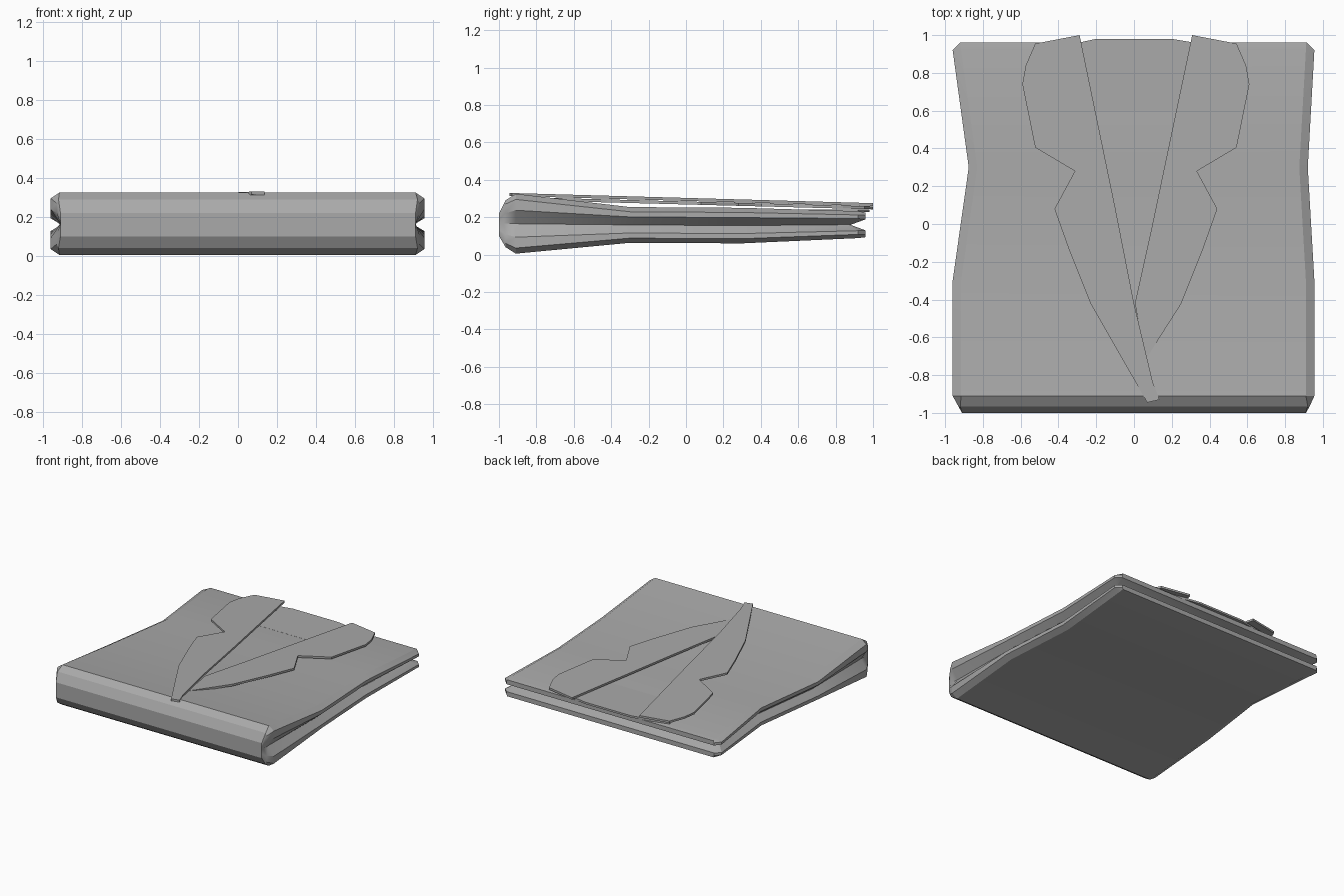
import bpy, bmesh, math

cube = bpy.data.objects.get("Cube")
if cube:
    bpy.data.objects.remove(cube, do_unlink=True)

cloth = bpy.data.materials.new("grey cloth")
cloth.use_nodes = True
GREY = (0.4, 0.4, 0.4, 1)
cloth.diffuse_color = GREY
cloth.node_tree.nodes["Principled BSDF"].inputs["Base Color"].default_value = GREY


def add_object(name, bm, smooth=False):
    bmesh.ops.recalc_face_normals(bm, faces=bm.faces)
    mesh = bpy.data.meshes.new(name)
    bm.to_mesh(mesh)
    bm.free()
    mesh.materials.append(cloth)
    obj = bpy.data.objects.new(name, mesh)
    bpy.context.collection.objects.link(obj)
    if smooth:
        bpy.ops.object.select_all(action='DESELECT')
        obj.select_set(True)
        bpy.context.view_layer.objects.active = obj
        bpy.ops.object.shade_smooth_by_angle(angle=math.radians(25))
    return obj


def side_profile(y, x, low, high, groove, lip, edge, groove_y):
    """One side of a cross-section, from the bottom face up to the top face."""
    mid, half = (low + high) / 2, (high - low) / 2
    s = math.copysign(1, x)
    return [(x - s * edge, y, low),
            (x, y, low + lip),
            (x, y, mid - half * 0.45),
            (x - s * groove, groove_y, mid),
            (x, y, mid + half * 0.45),
            (x, y, high - lip),
            (x - s * edge, y, high)]


# Folded body: y, left x, right x, bottom, top, groove depth, lip, edge, groove y
stations = [
    (-1.0, 0.91, -0.91, 0.10, 0.22, 0.0, 0.02, 0.0, -1.0),
    (-0.965, 0.93, -0.93, 0.04, 0.29, 0.02, 0.02, 0.01, -0.975),
    (-0.91, 0.955, -0.96, 0.005, 0.325, 0.05, 0.03, 0.045, -0.91),
    (-0.3, 0.955, -0.96, 0.063, 0.254, 0.05, 0.025, 0.045, -0.3),
    (0.3, 0.92, -0.875, 0.06, 0.25, 0.05, 0.025, 0.045, 0.3),
    (0.92, 0.955, -0.96, 0.088, 0.232, 0.055, 0.02, 0.045, 0.87),
    (0.96, 0.915, -0.92, 0.093, 0.225, 0.015, 0.015, 0.005, 0.88),
]
bm = bmesh.new()
rings = []
for y, left, right, low, high, groove, lip, edge, gy in stations:
    sides = [side_profile(y, x, low, high, groove, lip, edge, gy) for x in (left, right)]
    rings.append([[bm.verts.new(p) for p in side] for side in sides])
for a, b in zip(rings, rings[1:]):
    loop_a = a[0] + a[1][::-1]
    loop_b = b[0] + b[1][::-1]
    for i in range(len(loop_a)):
        j = (i + 1) % len(loop_a)
        bm.faces.new((loop_a[i], loop_a[j], loop_b[j], loop_b[i]))
# Front fold and grooved back edge
for left, right in (rings[0], rings[-1]):
    for k in range(len(left) - 1):
        bm.faces.new((left[k], left[k + 1], right[k + 1], right[k]))
add_object("folded_body", bm, smooth=True)


def plate(name, outline, height, thickness):
    """Thin cloth sheet whose top follows height(y)."""
    bm = bmesh.new()
    top = [bm.verts.new((x, y, height(y))) for x, y in outline]
    bottom = [bm.verts.new((x, y, height(y) - thickness)) for x, y in outline]
    bm.faces.new(top)
    bm.faces.new(bottom[::-1])
    for i in range(len(top)):
        j = (i + 1) % len(top)
        bm.faces.new((top[i], bottom[i], bottom[j], top[j]))
    return add_object(name, bm)


# Lapel outer edge, from the collar through the notch towards the tip
outer_edge = [(0.3, 1.0), (0.535, 0.955), (0.585, 0.84), (0.603, 0.74), (0.535, 0.405),
              (0.325, 0.28), (0.433, 0.08), (0.36, -0.125), (0.24, -0.425)]
right_outline = [(0.012 - x, y) for x, y in outer_edge] + [
    (0.07, -0.945), (0.135, -0.93), (0.1, -0.84), (0.0, -0.42), (-0.1, 0.09)]
left_outline = [(x + 0.008, y) for x, y in outer_edge] + [
    (0.06, -0.72), (0.005, -0.42), (0.085, -0.06)]
plate("right_lapel", right_outline, lambda y: 0.303 - 0.028 * y, 0.016)
plate("left_lapel", left_outline, lambda y: 0.284 - 0.026 * y, 0.016)

# Back of the collar between the lapels
plate("back_collar", [(-0.5, 0.92), (-0.27, 0.965), (-0.2, 0.98), (0.2, 0.98), (0.29, 0.965),
                      (0.5, 0.92), (0.4, 0.6), (-0.4, 0.6)], lambda y: 0.242, 0.015)
